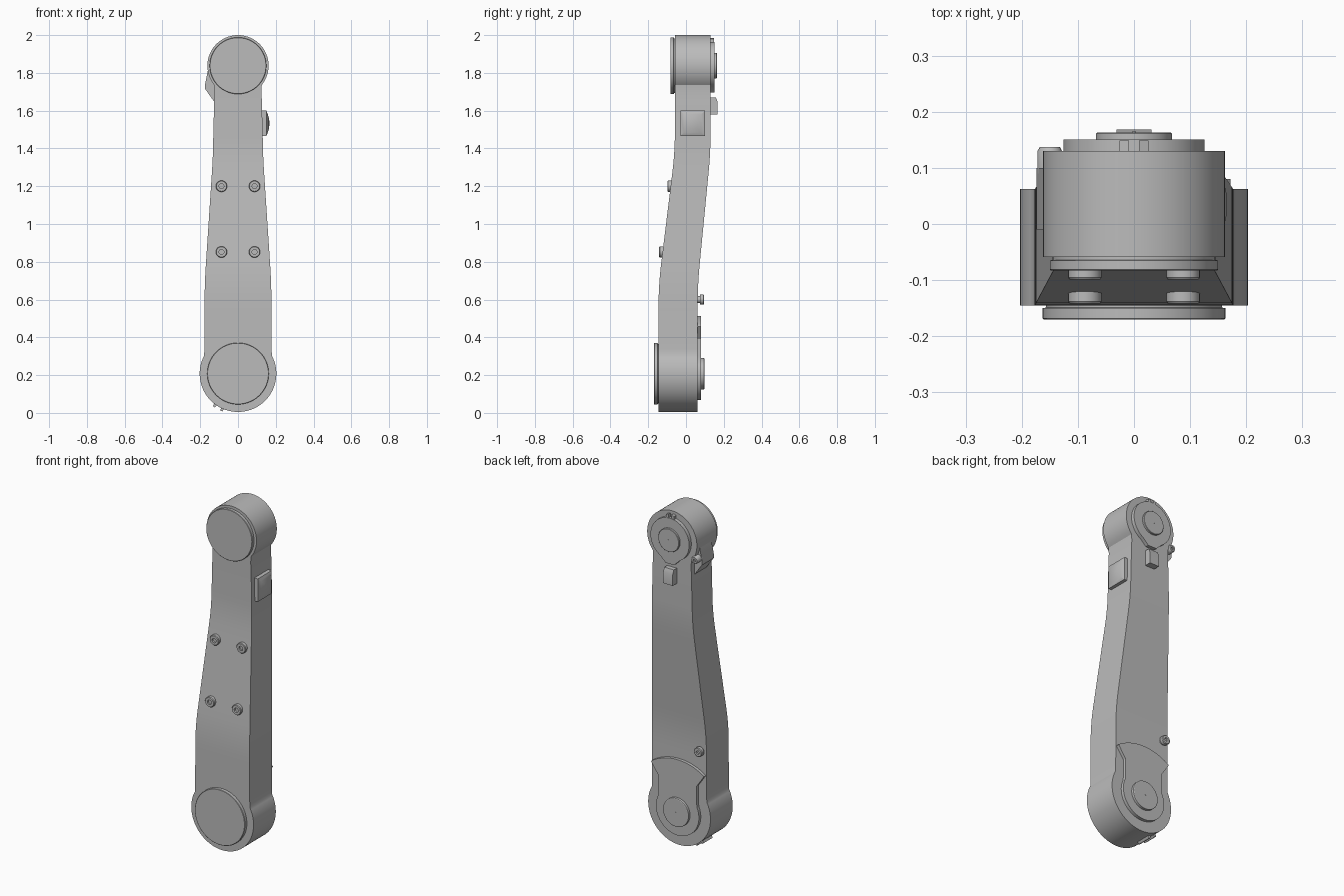
import bpy, bmesh
from math import sin, cos, pi, radians, atan2

if "Cube" in bpy.data.objects:
    bpy.data.objects.remove(bpy.data.objects["Cube"])

grey = bpy.data.materials.new("light_grey")
grey.use_nodes = True
COLOUR = (0.5, 0.5, 0.5, 1)
grey.diffuse_color = COLOUR
grey.node_tree.nodes["Principled BSDF"].inputs["Base Color"].default_value = COLOUR

LOW, HIGH = 0.208, 1.838          # joint axis heights
R_LOW, R_HIGH = 0.203, 0.162      # joint radii


def finish(name, bm):
    bmesh.ops.recalc_face_normals(bm, faces=bm.faces)
    mesh = bpy.data.meshes.new(name)
    bm.to_mesh(mesh)
    bm.free()
    mesh.materials.append(grey)
    obj = bpy.data.objects.new(name, mesh)
    bpy.context.collection.objects.link(obj)
    bpy.ops.object.select_all(action="DESELECT")
    obj.select_set(True)
    bpy.context.view_layer.objects.active = obj
    bpy.ops.object.shade_smooth_by_angle(angle=radians(30))
    return obj


def loft(name, rings):
    bm = bmesh.new()
    loops = [[bm.verts.new(p) for p in ring] for ring in rings]
    n = len(loops[0])
    for a, b in zip(loops, loops[1:]):
        for i in range(n):
            j = (i + 1) % n
            bm.faces.new((a[i], a[j], b[j], b[i]))
    bm.faces.new(loops[0])
    bm.faces.new(loops[-1])
    return finish(name, bm)


def prism(name, pts, lo, hi, axis="y"):
    """Extrude an outline: (x, z) along y, or (y, z) along x."""
    place = (lambda p, d: (p[0], d, p[1])) if axis == "y" else (lambda p, d: (d, p[0], p[1]))
    return loft(name, [[place(p, d) for p in pts] for d in (lo, hi)])


def turned(name, x, y, z, profile, side, n=64):
    """Revolve (radius, height) steps around a y axis, facing side."""
    return loft(name, [[(x + r * cos(2 * pi * i / n), y + side * h, z + r * sin(2 * pi * i / n))
                        for i in range(n)] for r, h in profile])


def arc(cx, cz, r, start, end, n):
    return [(cx + r * cos(radians(start + (end - start) * i / n)),
             cz + r * sin(radians(start + (end - start) * i / n))) for i in range(n + 1)]


# Arm body: half-width outline swept through an offset bend
def bend(z):
    samples = [z + 0.03 * k for k in range(-3, 4)]
    return sum(min(1, max(0, (s - 0.68) / 0.7)) for s in samples) / 7


def front_y(z):
    return -0.145 + 0.086 * bend(z)


def back_y(z):
    return 0.062 + 0.068 * bend(z)


outline = arc(0, LOW, R_LOW, -89, 28, 32)
outline += [(0.178, 0.34), (0.177, 0.5)]
for i in range(25):
    z = 0.55 + 0.9 * i / 24
    outline.append((0.177 - 0.046 * bend(z), z))
outline += [(0.126, 1.66), (0.124, 1.7)]
outline += arc(0, HIGH, R_HIGH, -39, 89, 32)
loft("arm_body", [[(-w, front_y(z), z), (w, front_y(z), z), (w, back_y(z), z), (-w, back_y(z), z)]
                  for w, z in outline])

# Front joint covers
turned("lower_front_cover", 0, -0.14, LOW,
       [(0.157, 0), (0.157, 0.009), (0.163, 0.01), (0.163, 0.028), (0.161, 0.03)], -1)
turned("upper_front_cover", 0, -0.055, HIGH,
       [(0.145, 0), (0.145, 0.009), (0.15, 0.01), (0.15, 0.026), (0.148, 0.028)], -1)

# Front bolts, two rows of two
BOLT = [(0.03, -0.015), (0.03, 0.014), (0.027, 0.018), (0.013, 0.018), (0.013, 0.008), (0.004, 0.008)]
for row, z in (("upper", 1.2), ("lower", 0.852)):
    for side, x in (("right", -0.0875), ("left", 0.0875)):
        turned(f"front_bolt_{row}_{side}", x, front_y(z), z, BOLT, -1, 24)

# Back lower fan-shaped plate with hub
half = arc(0, LOW, 0.14, -90, 25, 24) + [(0.125, 0.3), (0.125, 0.39), (0.172, 0.458)]
corner = 90 - atan2(0.25, 0.172) * 180 / pi
half += arc(0, LOW, 0.306, 90 - corner + 1, 90, 12)
fan = half + [(-x, z) for x, z in reversed(half[1:-1])]
prism("lower_back_plate", fan, 0.05, 0.08)
turned("lower_back_hub", 0, 0.075, LOW,
       [(0.083, 0), (0.083, 0.02), (0.08, 0.022), (0.004, 0.022), (0.004, 0.024)], 1)

# Back lower bolt
turned("back_bolt", -0.143, 0.062, 0.6,
       [(0.018, -0.01), (0.018, 0.012), (0.027, 0.012), (0.027, 0.03),
        (0.023, 0.034), (0.01, 0.034), (0.01, 0.024), (0.004, 0.024)], 1, 24)

# Back upper plate: pointed tab below, split lugs on top
tabbed = arc(0, HIGH, 0.126, -60, 240, 56) + [(-0.028, 1.695), (0.028, 1.695)]
prism("upper_back_plate", tabbed, 0.12, 0.151)
for side in (-1, 1):
    prism("upper_lug_" + ("right" if side < 0 else "left"),
          [(side * 0.009, 1.95), (side * 0.026, 1.95), (side * 0.026, 1.98), (side * 0.009, 1.985)],
          0.12, 0.149)
turned("upper_back_hub", 0, 0.145, HIGH,
       [(0.068, 0), (0.068, 0.016), (0.066, 0.018), (0.004, 0.018), (0.004, 0.02)], 1)

# Back latch block
prism("latch_block", [(0.12, 1.58), (0.168, 1.58), (0.168, 1.645), (0.158, 1.67), (0.12, 1.67)],
      -0.031, 0.031, "x")


# Left side button with a domed face
def button_ring(x, inset):
    y0, y1, z0, z1 = -0.03 + inset, 0.1 - inset, 1.465 + inset, 1.6 - inset
    return [(x, y0, z0), (x, y1, z0), (x, y1, z1), (x, y0, z1)]


loft("side_button", [button_ring(x, i) for x, i in
                     ((0.12, 0), (0.15, 0), (0.158, 0.02), (0.164, 0.04), (0.166, 0.058))])

# Right side wedge with its small clamp screw
prism("side_wedge", [(-0.11, 1.82), (-0.158, 1.82), (-0.174, 1.74), (-0.174, 1.715),
                     (-0.128, 1.65), (-0.11, 1.65)], -0.01, 0.1)
turned("wedge_screw", -0.15, 0.1, 1.75,
       [(0.022, -0.01), (0.022, 0.03), (0.018, 0.037), (0.008, 0.037), (0.008, 0.03)], 1, 20)

# Small prongs under the lower joint
for label, angle in (("outer", 234), ("inner", 246)):
    prism("bottom_prong_" + label, arc(0, LOW, 0.195, angle - 3, angle + 3, 3)
          + arc(0, LOW, 0.217, angle + 1.5, angle - 1.5, 2), -0.06, 0.025)
